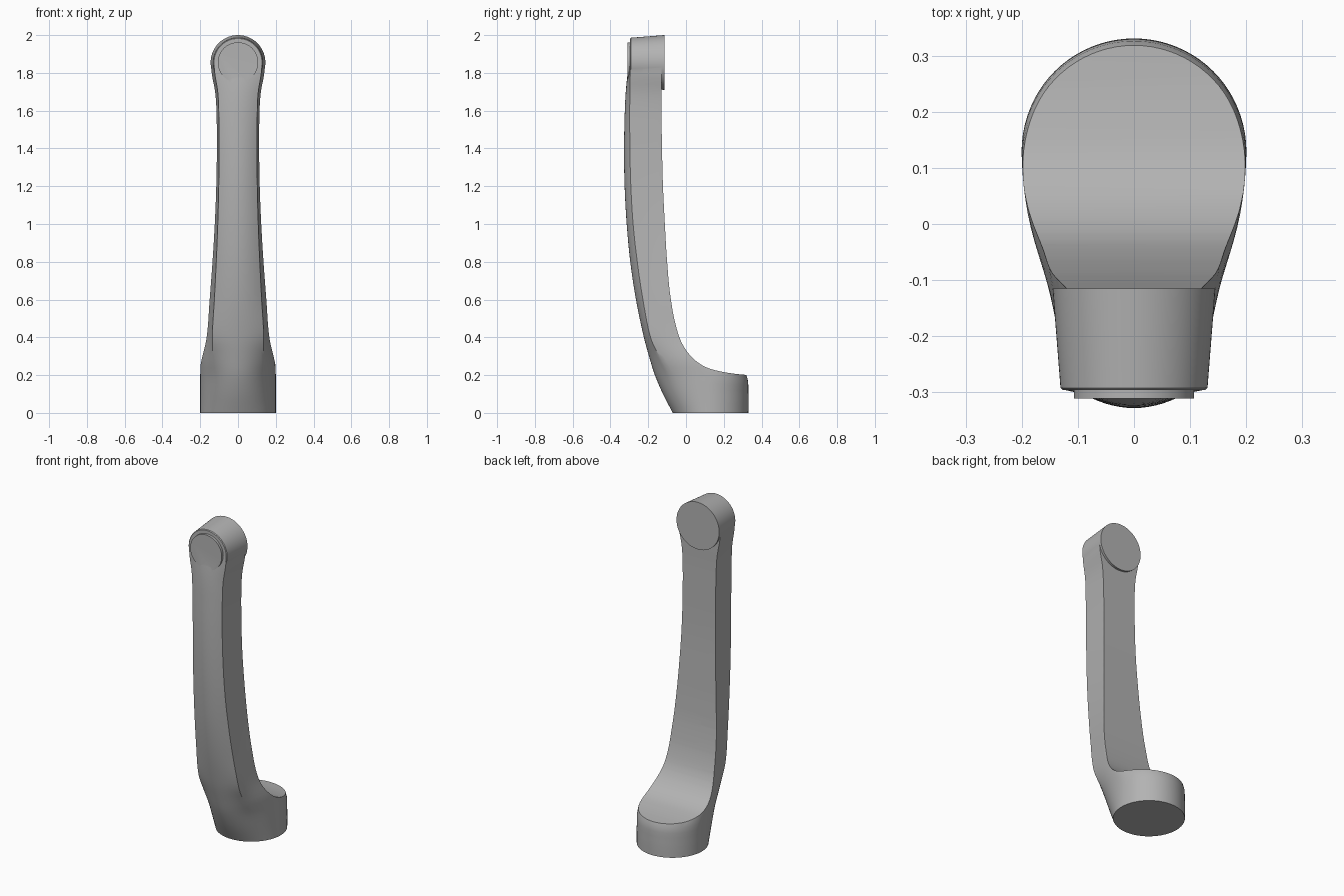
import bpy, bmesh, math

cube = bpy.data.objects.get("Cube")
if cube:
    bpy.data.objects.remove(cube, do_unlink=True)

grey = bpy.data.materials.new("satin_grey")
grey.use_nodes = True
grey.diffuse_color = (0.45, 0.45, 0.45, 1)
grey.node_tree.nodes["Principled BSDF"].inputs["Base Color"].default_value = (0.45, 0.45, 0.45, 1)


def spline(stations, z):
    """Smooth interpolation through rows whose first entry is the height."""
    last = len(stations) - 1
    i = max(k for k in range(last) if stations[k][0] <= z or k == 0)
    a, b = stations[i], stations[i + 1]
    p, n = stations[max(i - 1, 0)], stations[min(i + 2, last)]
    h = b[0] - a[0]
    t = (z - a[0]) / h
    out = []
    for c in range(1, len(a)):
        ma = (b[c] - p[c]) / (b[0] - p[0]) * h
        mb = (n[c] - a[c]) / (n[0] - a[0]) * h
        out.append((2*t**3 - 3*t**2 + 1) * a[c] + (t**3 - 2*t**2 + t) * ma
                   + (3*t**2 - 2*t**3) * b[c] + (t**3 - t**2) * mb)
    return out


def loft(name, rings):
    """Closed skin through rings of equal length."""
    bm = bmesh.new()
    rows = [[bm.verts.new(p) for p in ring] for ring in rings]
    n = len(rows[0])
    for lo, hi in zip(rows, rows[1:]):
        for k in range(n):
            bm.faces.new((lo[k], lo[(k + 1) % n], hi[(k + 1) % n], hi[k]))
    bm.faces.new(rows[0])
    bm.faces.new(rows[-1])
    bmesh.ops.recalc_face_normals(bm, faces=bm.faces)
    mesh = bpy.data.meshes.new(name)
    bm.to_mesh(mesh)
    bm.free()
    mesh.materials.append(grey)
    obj = bpy.data.objects.new(name, mesh)
    bpy.context.collection.objects.link(obj)
    return obj


def combine(target, other, operation):
    mod = target.modifiers.new(operation.lower(), 'BOOLEAN')
    mod.operation, mod.object, mod.solver = operation, other, 'EXACT'
    bpy.context.view_layer.objects.active = target
    bpy.ops.object.modifier_apply(modifier=mod.name)
    bpy.data.objects.remove(other, do_unlink=True)


# Arm sections: height, front y, widest y, half width, ridge x, ridge y, roundness
SECTIONS = [
    (0.00, -0.07, 0.13, 0.200, 0.14, -0.01, 1.0),
    (0.10, -0.122, 0.13, 0.200, 0.14, -0.07, 1.0),
    (0.20, -0.165, 0.12, 0.200, 0.14, -0.12, 0.9),
    (0.28, -0.19, 0.06, 0.195, 0.14, -0.15, 0.6),
    (0.40, -0.223, -0.035, 0.166, 0.138, -0.19, 0.1),
    (0.60, -0.265, -0.08, 0.150, 0.125, -0.228, 0.0),
    (0.80, -0.295, -0.10, 0.135, 0.115, -0.258, 0.0),
    (1.00, -0.314, -0.112, 0.123, 0.107, -0.28, 0.0),
    (1.20, -0.325, -0.122, 0.115, 0.102, -0.292, 0.0),
    (1.40, -0.328, -0.127, 0.112, 0.100, -0.297, 0.0),
    (1.60, -0.324, -0.13, 0.114, 0.102, -0.298, 0.0),
    (1.70, -0.319, -0.13, 0.121, 0.107, -0.297, 0.0),
    (1.79, -0.310, -0.13, 0.138, 0.122, -0.296, 0.0),
    (1.86, -0.300, -0.13, 0.143, 0.128, -0.295, 0.0),
]


def arm_ring(z, side=8, arc=8):
    front, mid, w, rx, ry, rnd = spline(SECTIONS, z)
    total = side + arc
    half = []
    for k in range(total + 1):
        a = math.pi / 2 * k / total
        ex, ey = w * math.cos(a), mid - (mid - front) * math.sin(a)
        if k <= side:
            t = k / side
            sx, sy = w + (rx - w) * t, mid + (ry - mid) * t
        else:
            t = 1 - (k - side) / arc
            sx, sy = rx * t, front + (ry - front) * t * t
        half.append((sx + (ex - sx) * rnd, sy + (ey - sy) * rnd, z))
    # round rear, running from the left side around to the right
    rear = [(-w * math.cos(math.pi * k / 40), mid + w * math.sin(math.pi * k / 40), z)
            for k in range(1, 40)]
    return half + [(-x, y, h) for x, y, h in half[-2::-1]] + rear


arm = loft("lever_handle", [arm_ring(1.86 * k / 62) for k in range(63)])

# Hollow of the back, swept sideways: back surface from foot top to head
LOWER = [(0.33, 0.20), (0.25, 0.208), (0.18, 0.22), (0.12, 0.236), (0.07, 0.262),
         (0.03, 0.296), (-0.005, 0.34), (-0.035, 0.40), (-0.063, 0.50), (-0.08, 0.60)]
curve = []
for (y0, z0), (y1, z1), (y2, z2), (y3, z3) in zip(
        LOWER[:1] + LOWER, LOWER, LOWER[1:], LOWER[2:] + LOWER[-1:]):
    for k in range(3):
        t = k / 3
        blend = [0.5 * (2*b + (c - a)*t + (2*a - 5*b + 4*c - d)*t*t + (3*b - a - 3*c + d)*t**3)
                 for a, b, c, d in ((y0, y1, y2, y3), (z0, z1, z2, z3))]
        curve.append(tuple(blend))
curve += [(spline(SECTIONS, 0.6 + 0.05 * k)[1], 0.6 + 0.05 * k) for k in range(26)]
outline = [(0.6, 0.195)] + curve + [(-0.13, 2.2), (0.6, 2.2)]
hollow = loft("back_hollow_cutter", [[(x, y, z) for y, z in outline] for x in (-0.5, 0.5)])
hollow.hide_render = True
combine(arm, hollow, 'DIFFERENCE')

# Tapered round head with a small raised cap on its front
HEAD = [(-0.115, 0.145), (-0.292, 0.131), (-0.296, 0.127), (-0.296, 0.107), (-0.311, 0.107)]
head = loft("handle_head", [[(r * math.cos(math.tau * k / 72), y,
                              1.855 + r * math.sin(math.tau * k / 72)) for k in range(72)]
                            for y, r in HEAD])
combine(arm, head, 'UNION')

bpy.ops.object.select_all(action='DESELECT')
arm.select_set(True)
bpy.context.view_layer.objects.active = arm
bpy.ops.object.shade_smooth_by_angle(angle=math.radians(28))
